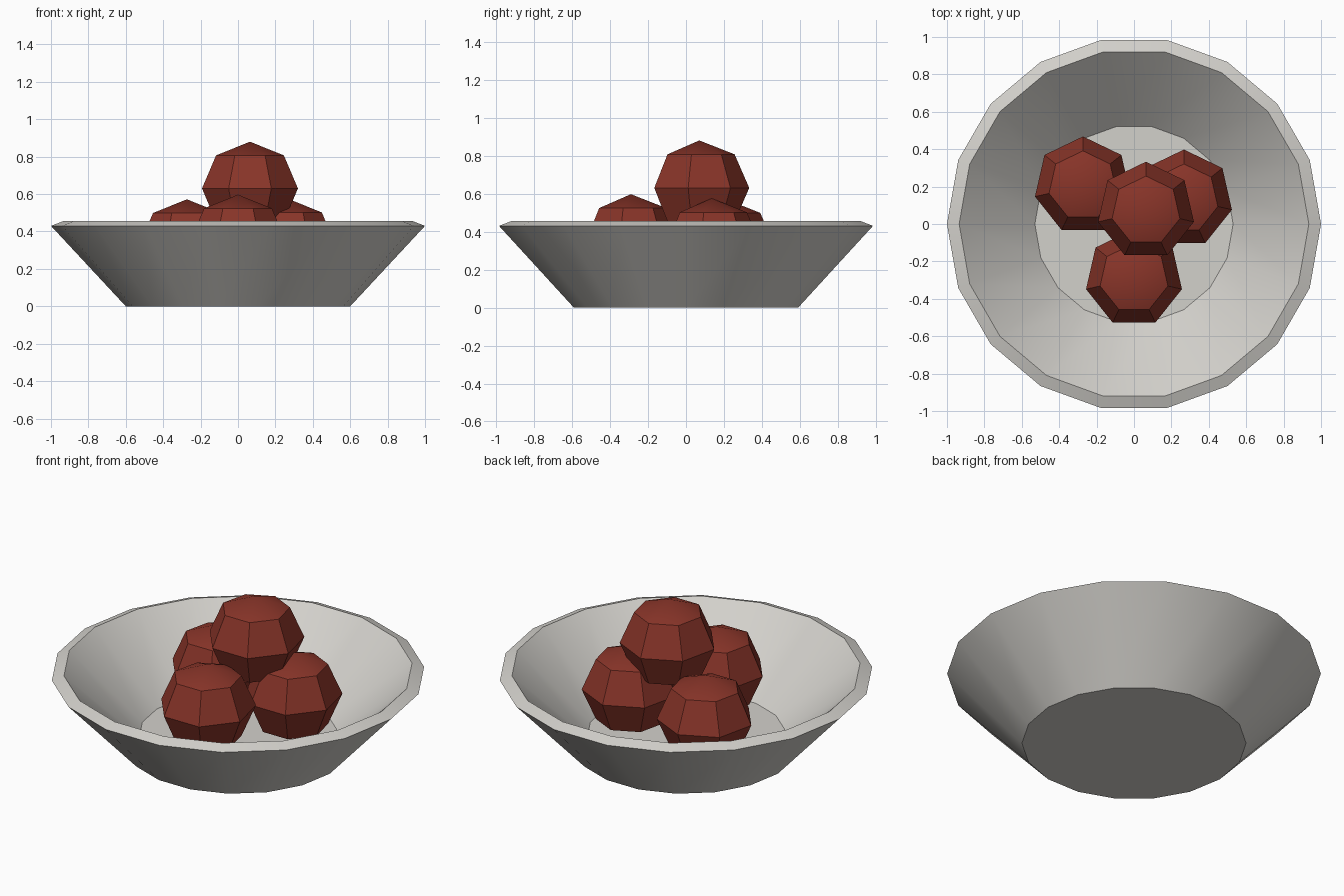
import bpy, bmesh, math
from mathutils import Matrix

if "Cube" in bpy.data.objects:
    bpy.data.objects.remove(bpy.data.objects["Cube"])


def material(name, rgb):
    m = bpy.data.materials.new(name)
    m.diffuse_color = (*rgb, 1)
    m.use_nodes = True
    m.node_tree.nodes["Principled BSDF"].inputs["Base Color"].default_value = m.diffuse_color
    return m


def add_object(name, bm, mat):
    bmesh.ops.recalc_face_normals(bm, faces=bm.faces[:])
    mesh = bpy.data.meshes.new(name)
    bm.to_mesh(mesh)
    bm.free()
    mesh.materials.append(mat)
    obj = bpy.data.objects.new(name, mesh)
    bpy.context.collection.objects.link(obj)
    # smooth shallow angles, keep the low-poly facets sharp
    bpy.ops.object.select_all(action='DESELECT')
    obj.select_set(True)
    bpy.context.view_layer.objects.active = obj
    bpy.ops.object.shade_smooth_by_angle(angle=math.radians(30))
    return obj


def lathe(name, profile, sides, mat):
    """Turn (radius, z) points around z and cap both ends."""
    bm = bmesh.new()
    rings = [[bm.verts.new((r * math.cos(2 * math.pi * i / sides),
                            r * math.sin(2 * math.pi * i / sides), z))
              for i in range(sides)] for r, z in profile]
    for a, b in zip(rings, rings[1:]):
        for i in range(sides):
            j = (i + 1) % sides
            bm.faces.new((a[i], a[j], b[j], b[i]))
    bm.faces.new(rings[0])
    bm.faces.new(rings[-1])
    return add_object(name, bm, mat)


def fruit(name, x, y, z, mat):
    """Seven-sided ball, slightly flattened."""
    bm = bmesh.new()
    bmesh.ops.create_uvsphere(bm, u_segments=7, v_segments=4, radius=1,
                              matrix=Matrix.Diagonal((0.263, 0.263, 0.25, 1)))
    obj = add_object(name, bm, mat)
    obj.location = (x, y, z)
    return obj


stone = material("pale stone", (0.65, 0.635, 0.60))
red = material("apple red", (0.25, 0.035, 0.022))

# bowl: outer foot, outer rim, inner rim, inner floor
lathe("bowl", [(0.60, 0), (1.0, 0.43), (0.935, 0.455), (0.53, 0.08)], 18, stone)

# three fruits in the bowl, one stacked on top
fruit("fruit_left", -0.273, 0.205, 0.322, red)
fruit("fruit_right", 0.267, 0.135, 0.325, red)
fruit("fruit_front", 0.0, -0.29, 0.347, red)
fruit("fruit_top", 0.064, 0.07, 0.63, red)
